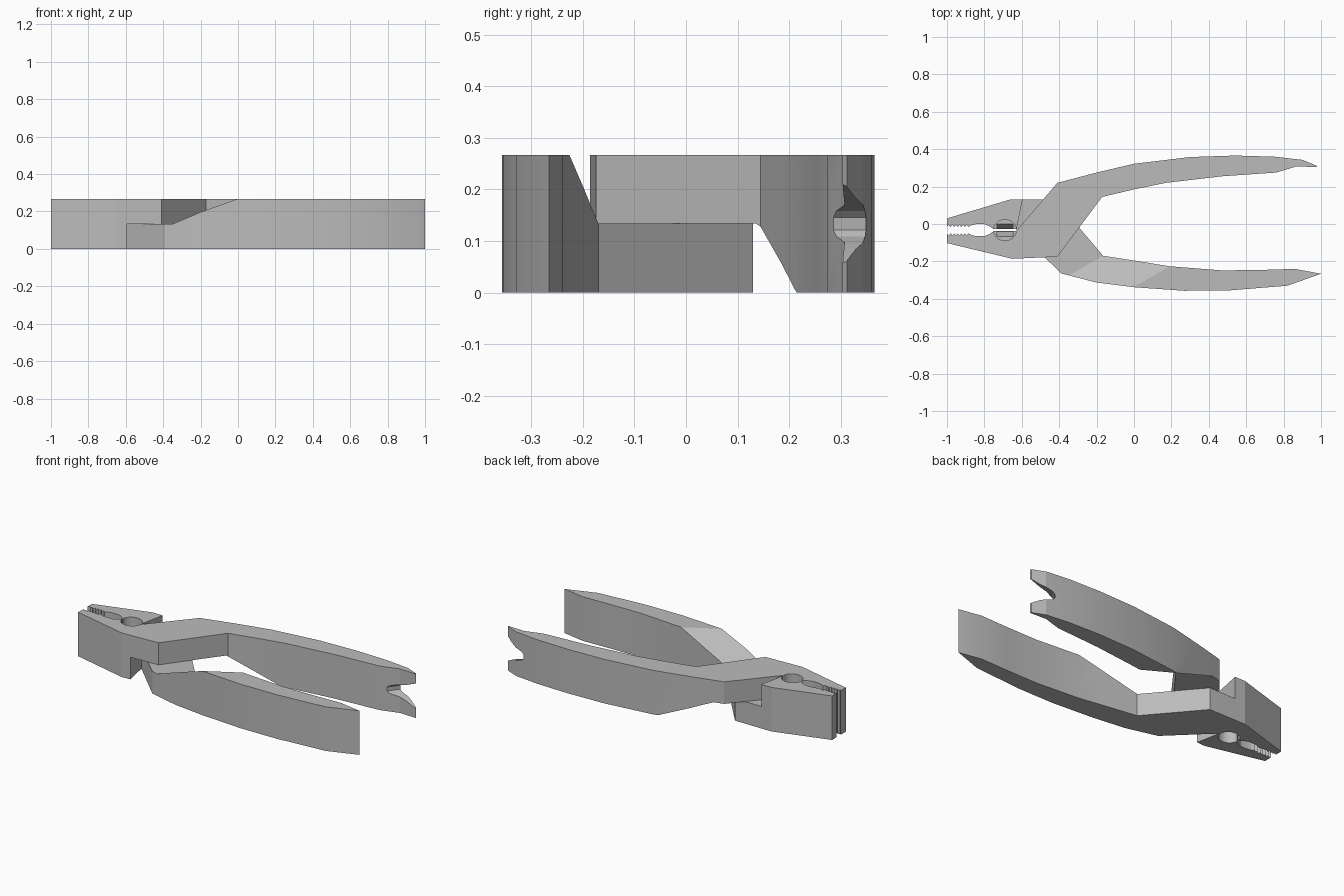
import bpy, bmesh, math
from mathutils import Vector

if "Cube" in bpy.data.objects:
    bpy.data.objects.remove(bpy.data.objects["Cube"], do_unlink=True)

H = 0.267          # overall thickness
MID = H / 2        # height where the two halves lap over each other
GAP = -0.033       # y of the line where the jaws meet

steel = bpy.data.materials.new("grey steel")
steel.use_nodes = True
steel.diffuse_color = (0.5, 0.5, 0.5, 1)
steel.node_tree.nodes["Principled BSDF"].inputs["Base Color"].default_value = (0.5, 0.5, 0.5, 1)


def finish(bm, name):
    bmesh.ops.recalc_face_normals(bm, faces=bm.faces)
    mesh = bpy.data.meshes.new(name)
    bm.to_mesh(mesh)
    bm.free()
    ob = bpy.data.objects.new(name, mesh)
    bpy.context.collection.objects.link(ob)
    mesh.materials.append(steel)
    return ob


def prism(name, bottom, direction):
    """Extrude a planar outline along a direction."""
    bm = bmesh.new()
    face = bm.faces.new([bm.verts.new(p) for p in bottom])
    ext = bmesh.ops.extrude_face_region(bm, geom=[face])
    verts = [v for v in ext["geom"] if isinstance(v, bmesh.types.BMVert)]
    bmesh.ops.translate(bm, verts=verts, vec=direction)
    return finish(bm, name)


def hull(name, points):
    bm = bmesh.new()
    for p in points:
        bm.verts.new(p)
    bmesh.ops.convex_hull(bm, input=bm.verts)
    return finish(bm, name)


def cut(ob, cutter):
    cutter.hide_render = True
    mod = ob.modifiers.new("cut", 'BOOLEAN')
    mod.operation = 'DIFFERENCE'
    mod.solver = 'EXACT'
    mod.object = cutter
    bpy.context.view_layer.objects.active = ob
    bpy.ops.object.modifier_apply(modifier=mod.name)
    bpy.data.objects.remove(cutter, do_unlink=True)


def jaw_edge(side):
    """Gripping edge from the joint to the tip: blade, pipe grip, teeth."""
    pts = [(-0.63, 0.005), (-0.75, 0.005), (-0.775, 0.022), (-0.8, 0.032),
           (-0.845, 0.032), (-0.87, 0.026)]
    teeth = 6
    for i in range(teeth):
        x = -0.885 - i * 0.115 / teeth
        pts += [(x, 0.017), (x - 0.0095, 0.028)]
    pts.append((-1.0, 0.02))
    return [(x, GAP + side * y) for x, y in pts]


def lap_cutter(side):
    """Removes the half thickness taken by the other part, with its ramp."""
    place = lambda x, y: (x, y) if side > 0 else (x, -0.04 - y)
    height = lambda z: z if side > 0 else H - z
    along, run = Vector((0.175, 0.1)), Vector((0.5, -0.87)) * 0.225
    start = Vector((-0.34, -0.27))
    points = []
    for z in (MID, H + 0.1):
        shift = run * (z - MID) / MID
        flat = [(-0.552, 0.35), (-0.712, -0.45)]
        flat += [start + shift - along * 1.2, start + shift + along * 4]
        points += [(*place(*p), height(z)) for p in flat]
    return hull("lap_cutter", points)


def cut_wire_recess(ob):
    """Round pockets above and below, tapering to the cutting edges."""
    cx, r = -0.69, 0.061
    for up in (True, False):
        height = lambda z: z if up else H - z
        ring = [(cx + r * math.cos(a), GAP + r * 0.92 * math.sin(a), height(0.2))
                for a in (math.tau * i / 24 for i in range(24))]
        cut(ob, prism("pocket", ring, (0, 0, 0.1 if up else -0.1)))
        wedge = [(cx + sx * 0.042, GAP + sy * 0.036, height(0.205))
                 for sx in (-1, 1) for sy in (-1, 1)]
        wedge += [(cx + sx * 0.058, GAP + sy * 0.006, height(0.14))
                  for sx in (-1, 1) for sy in (-1, 1)]
        cut(ob, hull("wedge", wedge))


# Half with the front jaw and the back handle
upper = [(-1, -0.102), (-0.65, -0.186), (-0.41, -0.175), (-0.17, 0.145),
         (0.0, 0.185), (0.17, 0.22), (0.47, 0.255), (0.76, 0.275), (0.87, 0.308),
         (0.98, 0.304), (0.975, 0.312), (0.9, 0.343), (0.75, 0.36), (0.54, 0.366),
         (0.3, 0.358), (0.0, 0.322), (-0.2, 0.275), (-0.41, 0.22)]
# Half with the back jaw and the front handle
lower = [(-1, 0.03), (-0.665, 0.13), (-0.42, 0.13), (-0.165, -0.17),
         (0.03, -0.2), (0.19, -0.226), (0.47, -0.248), (0.67, -0.246), (0.86, -0.24),
         (1.0, -0.266), (0.82, -0.33), (0.51, -0.355), (0.27, -0.357), (0.0, -0.338),
         (-0.2, -0.313), (-0.39, -0.264)]

parts = []
for name, outline, side in (("front_jaw_and_back_handle", upper, -1),
                            ("back_jaw_and_front_handle", lower, 1)):
    loop = [(x, y, 0) for x, y in outline + jaw_edge(side)]
    part = prism(name, loop, (0, 0, H))
    cut(part, lap_cutter(side))
    cut_wire_recess(part)
    parts.append(part)

# Flared notch in the end of the back handle
half = [(1.05, 0.1), (0.98, 0.075), (0.92, 0.05), (0.87, 0.036), (0.83, 0.025), (0.815, 0.012)]
profile = [(x, z) for x, z in half] + [(x, -z) for x, z in reversed(half)]
cut(parts[0], prism("notch", [(x - 0.06, 0.23, MID + z) for x, z in profile], (0.12, 0.16, 0)))

# Soft shading along the curved handles, crisp edges elsewhere
bpy.ops.object.select_all(action='DESELECT')
for part in parts:
    part.select_set(True)
bpy.context.view_layer.objects.active = parts[0]
bpy.ops.object.shade_smooth_by_angle(angle=math.radians(15))
